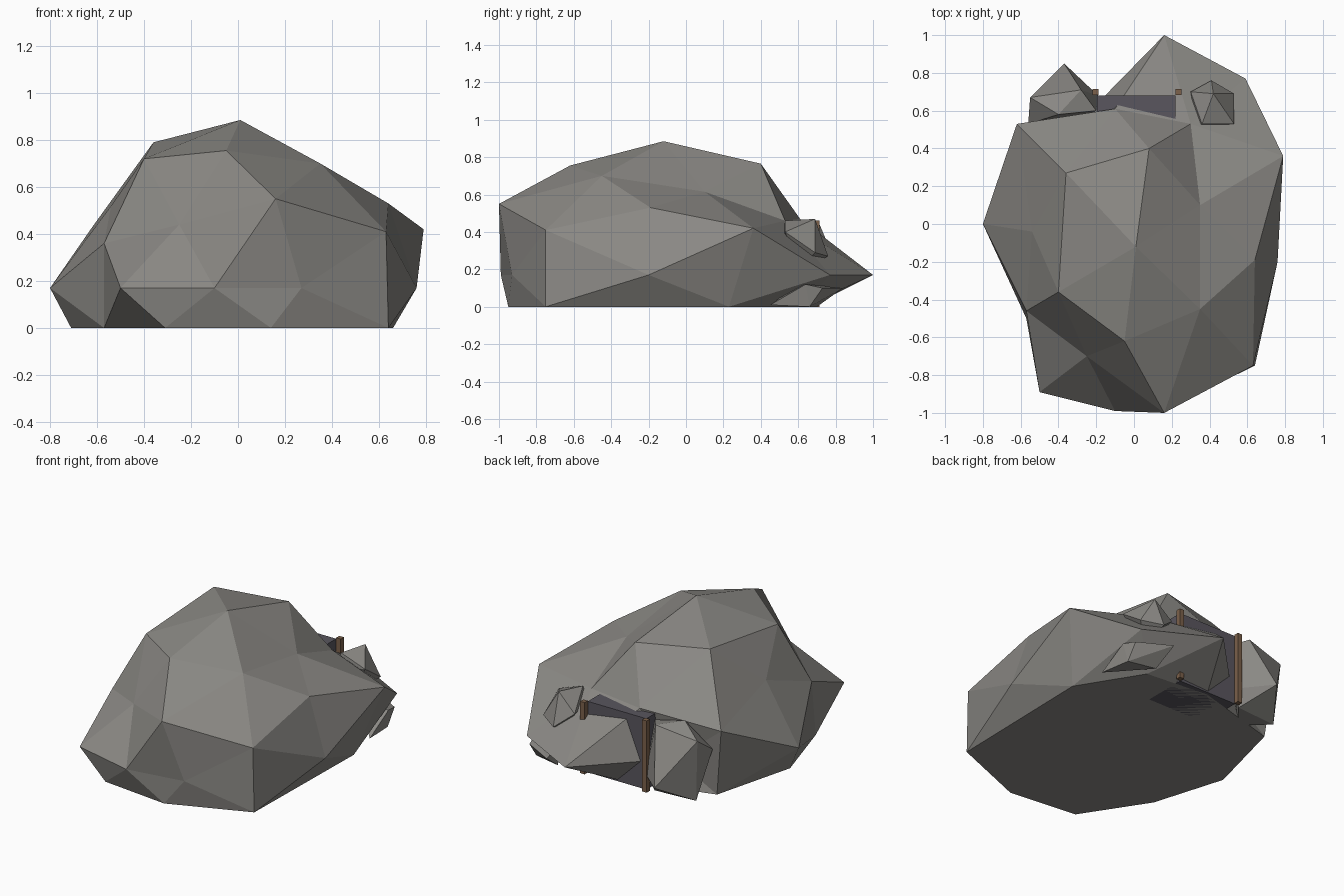
import bpy, bmesh
from mathutils import Vector

if "Cube" in bpy.data.objects:
    bpy.data.objects.remove(bpy.data.objects["Cube"])


def material(name, rgb):
    m = bpy.data.materials.new(name)
    m.diffuse_color = (*rgb, 1)
    m.use_nodes = True
    m.node_tree.nodes["Principled BSDF"].inputs["Base Color"].default_value = m.diffuse_color
    return m


STONE = material("grey stone", (0.26, 0.252, 0.235))
DARK = material("dark tunnel", (0.10, 0.093, 0.112))
WOOD = material("brown timber", (0.20, 0.12, 0.07))


def finish(name, bm, mat):
    bmesh.ops.recalc_face_normals(bm, faces=bm.faces)
    mesh = bpy.data.meshes.new(name)
    bm.to_mesh(mesh)
    bm.free()
    mesh.materials.append(mat)
    obj = bpy.data.objects.new(name, mesh)
    bpy.context.collection.objects.link(obj)
    return obj


def rock(name, points, centre, scale):
    """Wrap points in a faceted skin: triangulate on a sphere, then restore positions."""
    bm = bmesh.new()
    pairs = []
    c = Vector(centre)
    for p in points:
        p = Vector(p)
        d = p - c
        d = Vector((d.x / scale[0], d.y / scale[1], d.z / scale[2])).normalized()
        pairs.append((bm.verts.new(d), p))
    bmesh.ops.convex_hull(bm, input=bm.verts)
    for v, p in pairs:
        if v.is_valid:
            v.co = p
    return finish(name, bm, STONE)


def hull(name, points):
    bm = bmesh.new()
    for p in points:
        bm.verts.new(p)
    res = bmesh.ops.convex_hull(bm, input=bm.verts)
    loose = [v for v in bm.verts if not v.link_faces]
    bmesh.ops.delete(bm, geom=loose, context='VERTS')
    return finish(name, bm, STONE)


def box(name, lo, hi, mat):
    bm = bmesh.new()
    bmesh.ops.create_cube(bm, size=1)
    for v in bm.verts:
        v.co = [lo[i] if v.co[i] < 0 else hi[i] for i in range(3)]
    return finish(name, bm, mat)


# Main boulder, as horizontal bands from ground to crown
base = [(x, y, 0) for x, y in (
    (0.64, -0.75), (0.14, -0.95), (-0.31, -0.90), (-0.57, -0.50), (-0.71, -0.04),
    (-0.57, 0.50), (0.0, 0.66), (0.42, 0.62), (0.66, 0.23))]
low = [(x, y, 0.17) for x, y in (
    (-0.50, -0.89), (-0.10, -0.99), (0.27, -0.93), (0.76, -0.20),
    (0.59, 0.77), (0.16, 1.0), (-0.30, 0.53), (-0.80, 0.0))]
middle = [(-0.57, -0.46, 0.36), (-0.25, -0.70, 0.44), (0.16, -1.0, 0.55),
          (0.63, -0.75, 0.41), (0.64, -0.19, 0.53), (0.79, 0.36, 0.42),
          (0.30, 0.53, 0.46), (-0.10, 0.61, 0.47), (-0.62, 0.53, 0.43),
          (-0.54, -0.04, 0.52)]
crown = [(-0.40, -0.36, 0.72), (-0.05, -0.62, 0.755), (0.35, -0.45, 0.70),
         (0.35, 0.10, 0.615), (0.08, 0.40, 0.765), (-0.36, 0.27, 0.79),
         (0.01, -0.12, 0.885)]
rock("main_boulder", base + low + middle + crown, (0, -0.03, 0.25), (0.8, 1.0, 0.5))

# Loose rocks around the entrance
hull("upper_rock", [
    (0.42, 0.69, 0.47), (0.36, 0.53, 0.46), (0.53, 0.53, 0.40), (0.53, 0.69, 0.29),
    (0.41, 0.76, 0.27), (0.30, 0.70, 0.36), (0.33, 0.515, 0.36), (0.42, 0.60, 0.20)])
hull("side_rock", [
    (-0.28, 0.71, 0.45), (-0.40, 0.58, 0.46), (-0.55, 0.67, 0.40), (-0.37, 0.85, 0.12),
    (-0.20, 0.60, 0.42), (-0.19, 0.68, 0.10), (-0.56, 0.53, 0.30), (-0.52, 0.64, 0),
    (-0.24, 0.66, 0), (-0.37, 0.50, 0)])
hull("foot_rock", [
    (0.62, 0.45, 0.01), (0.62, 0.64, 0.12), (0.60, 0.73, 0.10), (0.40, 0.84, 0.10),
    (0.42, 0.70, 0), (0.60, 0.66, 0), (0.45, 0.60, 0.12)])

# Dark tunnel mouth with a timber post on each side
box("tunnel_mouth", (-0.195, 0.40, 0.0), (0.22, 0.68, 0.455), DARK)
for side, x in (("left", -0.205), ("right", 0.235)):
    box(side + "_post", (x - 0.016, 0.682, 0), (x + 0.016, 0.714, 0.46), WOOD)
